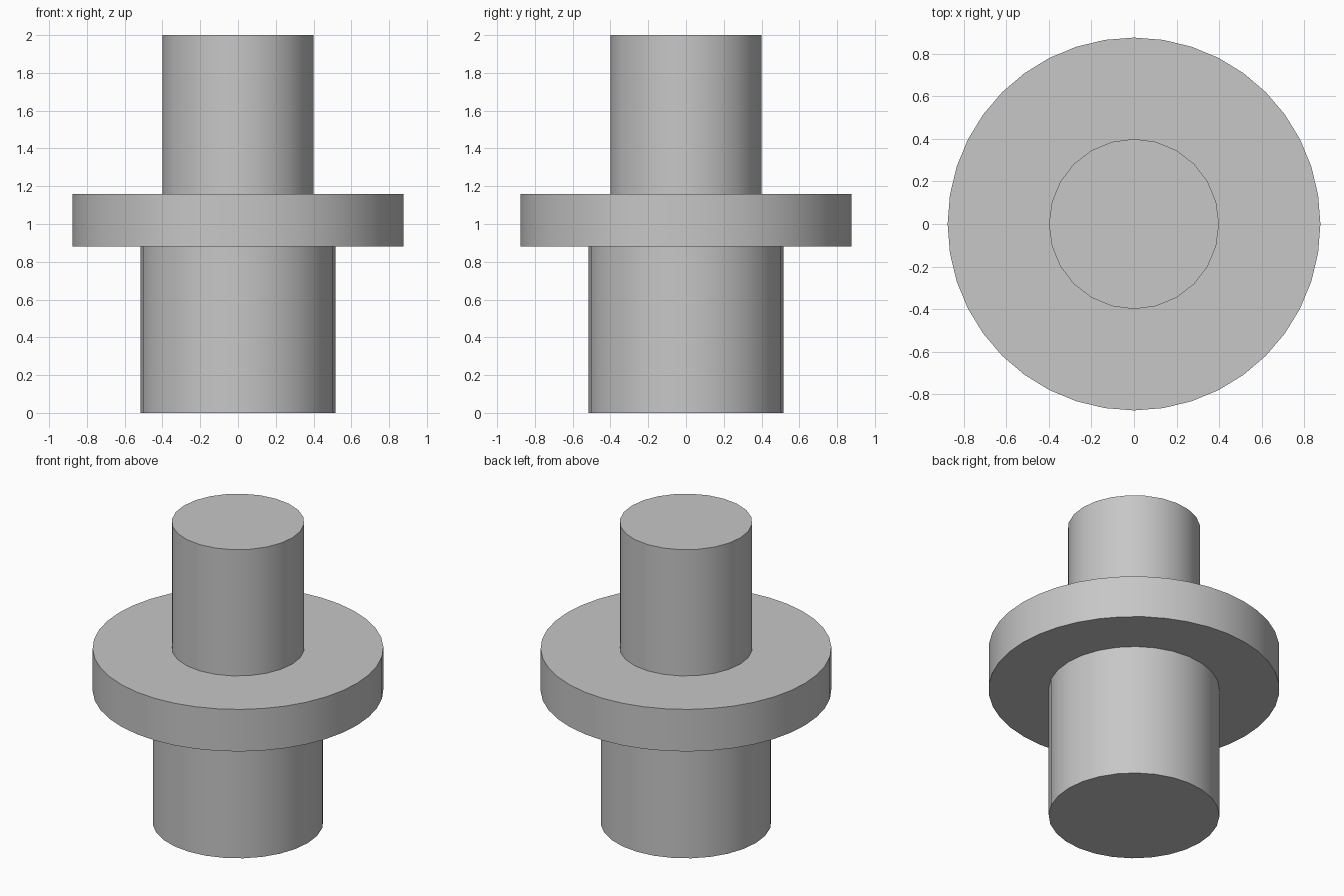
import bpy
import math

cube = bpy.data.objects.get("Cube")
if cube:
    bpy.data.objects.remove(cube, do_unlink=True)

# Plain grey finish
GREY = (0.57, 0.57, 0.57, 1)
grey = bpy.data.materials.new("plain grey")
grey.use_nodes = True
grey.diffuse_color = GREY
grey.node_tree.nodes["Principled BSDF"].inputs["Base Color"].default_value = GREY


def cylinder(name, radius, bottom, top, sides):
    bpy.ops.mesh.primitive_cylinder_add(
        vertices=sides, radius=radius, depth=top - bottom,
        location=(0, 0, (bottom + top) / 2))
    part = bpy.context.object
    part.name = name
    part.data.materials.append(grey)
    bpy.ops.object.shade_smooth_by_angle(angle=math.radians(30))
    return part


# Stepped shaft with a wide collar
cylinder("lower_shaft", 0.515, 0, 0.88, 28)
cylinder("collar", 0.877, 0.88, 1.16, 40)
cylinder("upper_shaft", 0.4, 1.16, 2, 24)
